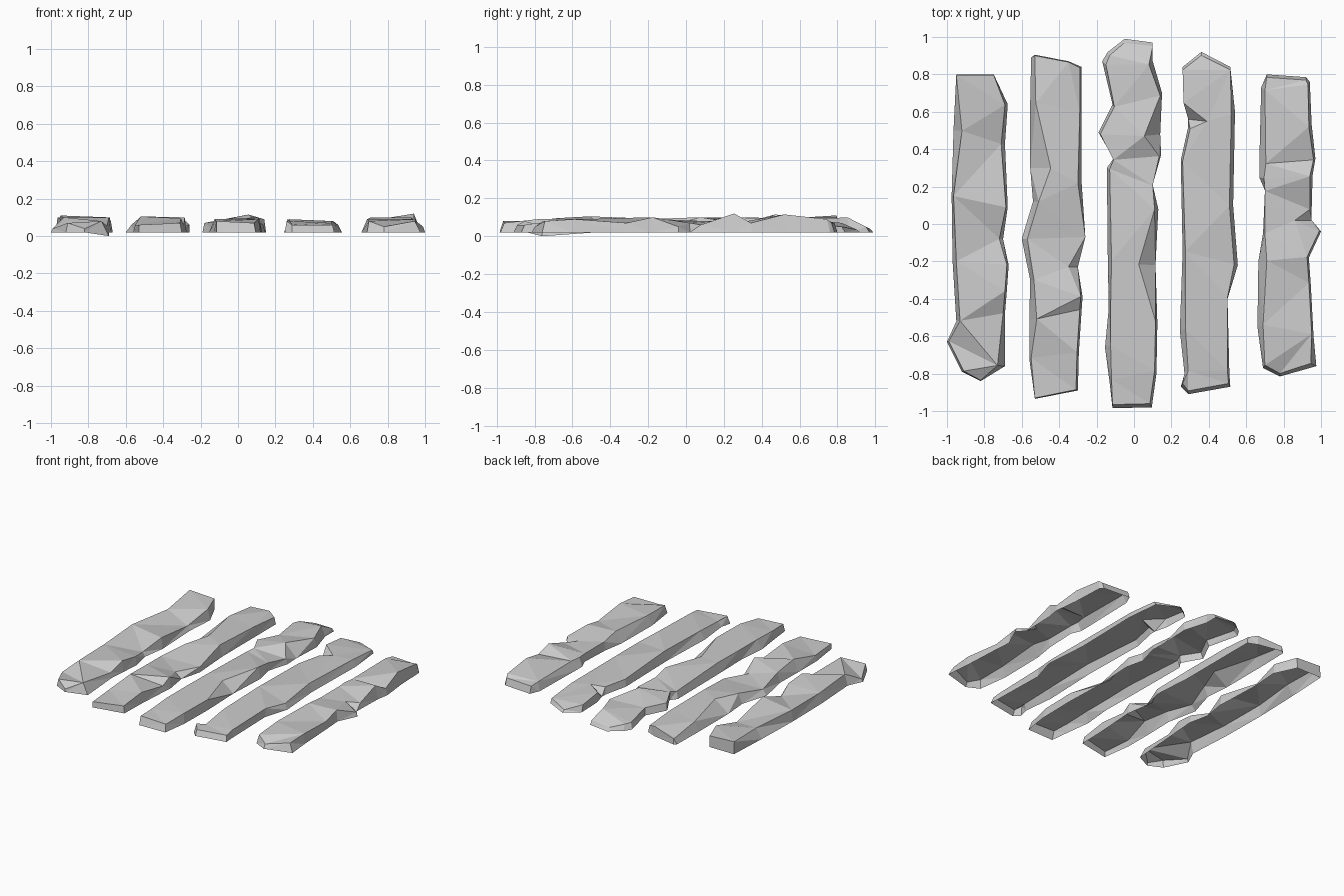
import bpy, bmesh

BASE = 0.02


def plank(name, cx, outline, low_point=None, taper=0.98):
    """Chipped plank, open underneath. Outline runs anticlockwise: (x, y, top height, wall slope)."""
    bm = bmesh.new()
    bottom, top = [], []
    for i, (x, y, z, slope) in enumerate(outline):
        bottom.append(bm.verts.new((x, y, 0.0 if i == low_point else BASE)))
        inward = slope if x < cx else -slope
        top.append(bm.verts.new((x + inward, y * taper, z)))
    n = len(outline)
    for i in range(n):
        j = (i + 1) % n
        bm.faces.new((bottom[i], bottom[j], top[j], top[i]))
    bm.faces.new(top)
    bmesh.ops.triangulate(bm, faces=bm.faces[:], ngon_method='BEAUTY')
    mesh = bpy.data.meshes.new(name)
    bm.to_mesh(mesh)
    bm.free()
    obj = bpy.data.objects.new(name, mesh)
    bpy.context.collection.objects.link(obj)
    return obj


# far left plank
plank("plank_far_left", -0.83, [
    (-0.95, 0.80, .11, .0), (-0.965, 0.50, .09, .045), (-0.975, 0.15, .10, .01),
    (-0.97, -0.20, .09, .02), (-0.95, -0.52, .10, .02), (-1.0, -0.63, .04, .01),
    (-0.92, -0.79, .07, .01), (-0.82, -0.84, .04, .0), (-0.69, -0.76, .08, .04),
    (-0.69, -0.48, .055, .01), (-0.68, -0.36, .10, .01), (-0.67, -0.22, .08, .01),
    (-0.70, -0.08, .05, .02), (-0.675, 0.09, .10, .01), (-0.69, 0.43, .05, .02),
    (-0.675, 0.64, .10, .015), (-0.75, 0.80, .10, .0)], low_point=8, taper=0.995)

# left plank
plank("plank_left", -0.42, [
    (-0.55, 0.89, .06, .02), (-0.555, 0.65, .09, .03), (-0.555, 0.30, .10, .11),
    (-0.54, 0.12, .09, .03), (-0.60, -0.08, .06, .03), (-0.555, -0.30, .09, .02),
    (-0.56, -0.51, .105, .04), (-0.56, -0.72, .06, .01), (-0.53, -0.935, .06, .0),
    (-0.30, -0.89, .07, .01), (-0.295, -0.69, .095, .01), (-0.28, -0.46, .06, .01),
    (-0.275, -0.39, .10, .01), (-0.30, -0.23, .06, .05), (-0.26, -0.07, .06, .0),
    (-0.28, 0.22, .10, .02), (-0.28, 0.60, .09, .01), (-0.28, 0.84, .07, .01),
    (-0.35, 0.87, .09, .0), (-0.53, 0.905, .06, .0)], taper=0.995)

# middle plank
plank("plank_middle", -0.01, [
    (-0.05, 0.99, .04, .0), (-0.14, 0.92, .06, .01), (-0.17, 0.87, .06, .02),
    (-0.115, 0.64, .07, .01), (-0.19, 0.49, .07, .01), (-0.11, 0.35, .08, .0),
    (-0.145, 0.30, .07, .015), (-0.14, -0.20, .09, .02), (-0.135, -0.45, .09, .01),
    (-0.155, -0.66, .09, .03), (-0.13, -0.85, .08, .01), (-0.115, -0.985, .08, .0),
    (0.095, -0.98, .07, .01), (0.12, -0.80, .09, .01), (0.125, -0.53, .09, .01),
    (0.115, -0.22, .09, .09), (0.13, 0.08, .10, .02), (0.10, 0.21, .08, .0),
    (0.145, 0.37, .06, .01), (0.14, 0.48, .115, .085), (0.15, 0.70, .09, .01),
    (0.10, 0.87, .10, .02), (0.10, 0.97, .05, .0)])

# right plank
plank("plank_right", 0.40, [
    (0.36, 0.92, .035, .0), (0.26, 0.84, .07, .0), (0.265, 0.66, .09, .0),
    (0.29, 0.56, .08, .10), (0.29, 0.52, .07, .01), (0.25, 0.34, .07, .01),
    (0.26, -0.15, .09, .015), (0.245, -0.57, .08, .03), (0.27, -0.80, .06, .02),
    (0.25, -0.87, .08, .01), (0.29, -0.91, .06, .0), (0.515, -0.87, .06, .01),
    (0.51, -0.80, .07, .01), (0.50, -0.40, .08, .0), (0.555, -0.22, .06, .02),
    (0.53, 0.10, .08, .02), (0.54, 0.60, .07, .02), (0.515, 0.84, .05, .0)])

# far right plank
plank("plank_far_right", 0.82, [
    (0.71, 0.80, .07, .0), (0.68, 0.73, .08, .02), (0.67, 0.33, .08, .035),
    (0.67, 0.25, .08, .025), (0.70, 0.18, .08, .0), (0.69, -0.05, .08, .01),
    (0.665, -0.20, .10, .045), (0.66, -0.55, .09, .03), (0.69, -0.77, .08, .01),
    (0.78, -0.815, .05, .0), (0.975, -0.76, .08, .03), (0.96, -0.60, .09, .01),
    (0.945, -0.32, .07, .01), (0.935, -0.18, .10, .01), (1.0, -0.04, .05, .01),
    (0.95, 0.02, .07, .09), (0.95, 0.08, .06, .01), (0.955, 0.26, .12, .015),
    (0.97, 0.35, .07, .01), (0.95, 0.53, .115, .015), (0.94, 0.76, .09, .01),
    (0.92, 0.785, .07, .0)])
